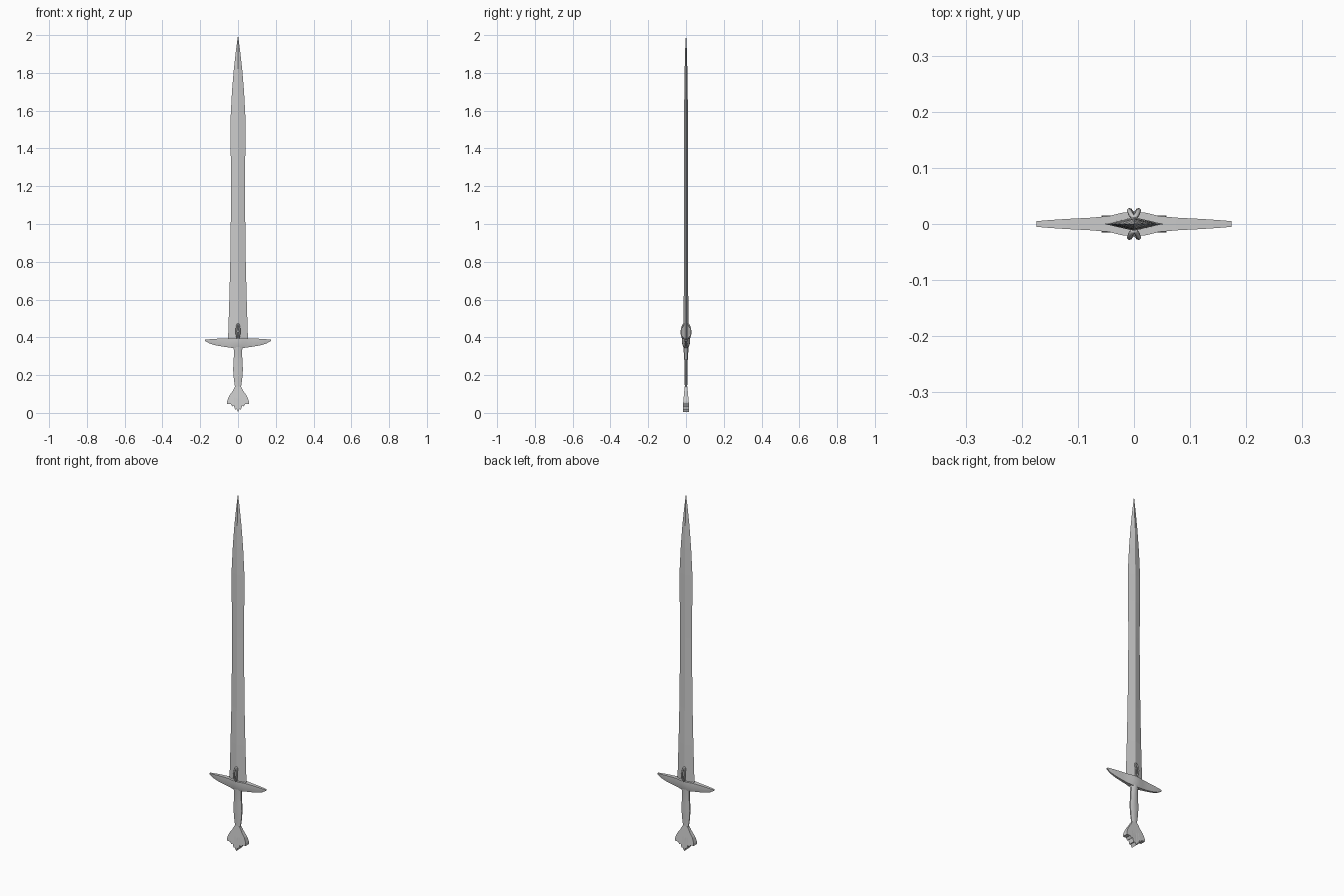
import bpy, bmesh, math

if "Cube" in bpy.data.objects:
    bpy.data.objects.remove(bpy.data.objects["Cube"])


def loft(name, rings, smooth=None):
    """Skin a series of equal-length point rings and cap the ends."""
    bm = bmesh.new()
    rows = [[bm.verts.new(p) for p in r] for r in rings]
    n = len(rows[0])
    for a, b in zip(rows, rows[1:]):
        for i in range(n):
            j = (i + 1) % n
            bm.faces.new((a[i], a[j], b[j], b[i]))
    bm.faces.new(rows[0])
    bm.faces.new(rows[-1])
    bmesh.ops.recalc_face_normals(bm, faces=bm.faces)
    me = bpy.data.meshes.new(name)
    bm.to_mesh(me)
    bm.free()
    ob = bpy.data.objects.new(name, me)
    bpy.context.collection.objects.link(ob)
    if smooth:
        bpy.ops.object.select_all(action='DESELECT')
        bpy.context.view_layer.objects.active = ob
        ob.select_set(True)
        bpy.ops.object.shade_smooth_by_angle(angle=math.radians(smooth))
    return ob


def mirrored(half):
    """Repeat (x, ...) stations on the negative side."""
    return [(-s[0],) + s[1:] for s in reversed(half[1:])] + half


# Blade: diamond section, waisted then tapering to the point
blade = [(0.38, .053, .012), (0.6, .046, .012), (0.8, .041, .011),
         (1.2, .036, .010), (1.4, .039, .010), (1.55, .040, .010),
         (1.7, .032, .009), (1.82, .022, .007), (1.91, .012, .005),
         (1.995, .0008, .0008)]
loft("blade", [[(w, 0, z), (0, t, z), (-w, 0, z), (0, -t, z)]
               for z, w, t in blade])

# Guard: flat top, curved belly, thicker in the middle (x, top, bottom, y)
guard = [(0, .395, .343, .021), (.022, .395, .343, .020),
         (.045, .395, .346, .014), (.08, .394, .351, .011),
         (.12, .392, .358, .009), (.15, .390, .367, .007),
         (.174, .388, .381, .005)]
loft("crossguard", [[(x, -y, t), (x, y, t), (x, y, (t + b) / 2),
                     (x, y * .6, b), (x, -y * .6, b), (x, -y, (t + b) / 2)]
                    for x, t, b, y in mirrored(guard)], 35)

# Grip: flattened octagonal handle
grip = [(.10, .018, .008), (.14, .018, .007), (.18, .024, .008),
        (.23, .028, .009), (.28, .025, .010), (.32, .023, .013),
        (.355, .026, .016)]
loft("grip", [[(w * math.cos(a), t * math.sin(a), z)
               for a in [math.tau * (i + .5) / 8 for i in range(8)]]
              for z, w, t in grip], 50)

# Pommel: fan with a scalloped lower edge (x, top, bottom)
pommel = [(0, .14, .004), (.008, .14, .020), (.016, .138, .018),
          (.022, .128, .040), (.030, .113, .034), (.038, .102, .046),
          (.048, .088, .046), (.058, .060, .047)]


def fan_depth(z):
    return .017 - .010 * max(0, min(1, (z - .03) / .11))


rings = []
for x, t, b in mirrored(pommel):
    m = (t + b) / 2
    rings.append([(x, -fan_depth(t), t), (x, fan_depth(t), t),
                  (x, fan_depth(m), m), (x, fan_depth(b), b),
                  (x, -fan_depth(b), b), (x, -fan_depth(m), m)])
loft("pommel", rings)

# Bowed oval loops rising from the guard on both faces of the blade
for side, name in ((-1, "front_loop"), (1, "back_loop")):
    cu = bpy.data.curves.new(name, 'CURVE')
    cu.dimensions = '3D'
    cu.bevel_depth = .0045
    cu.bevel_resolution = 1
    sp = cu.splines.new('POLY')
    n = 16
    sp.points.add(n - 1)
    sp.use_cyclic_u = True
    for i, p in enumerate(sp.points):
        a = math.tau * i / n
        u = math.sin(a)
        y = .012 + .012 * (1 - u * u) + (.005 if u < 0 else 0) * -u
        p.co = (.0085 * math.cos(a), side * y, .433 + .038 * u, 1)
    ob = bpy.data.objects.new(name, cu)
    bpy.context.collection.objects.link(ob)
